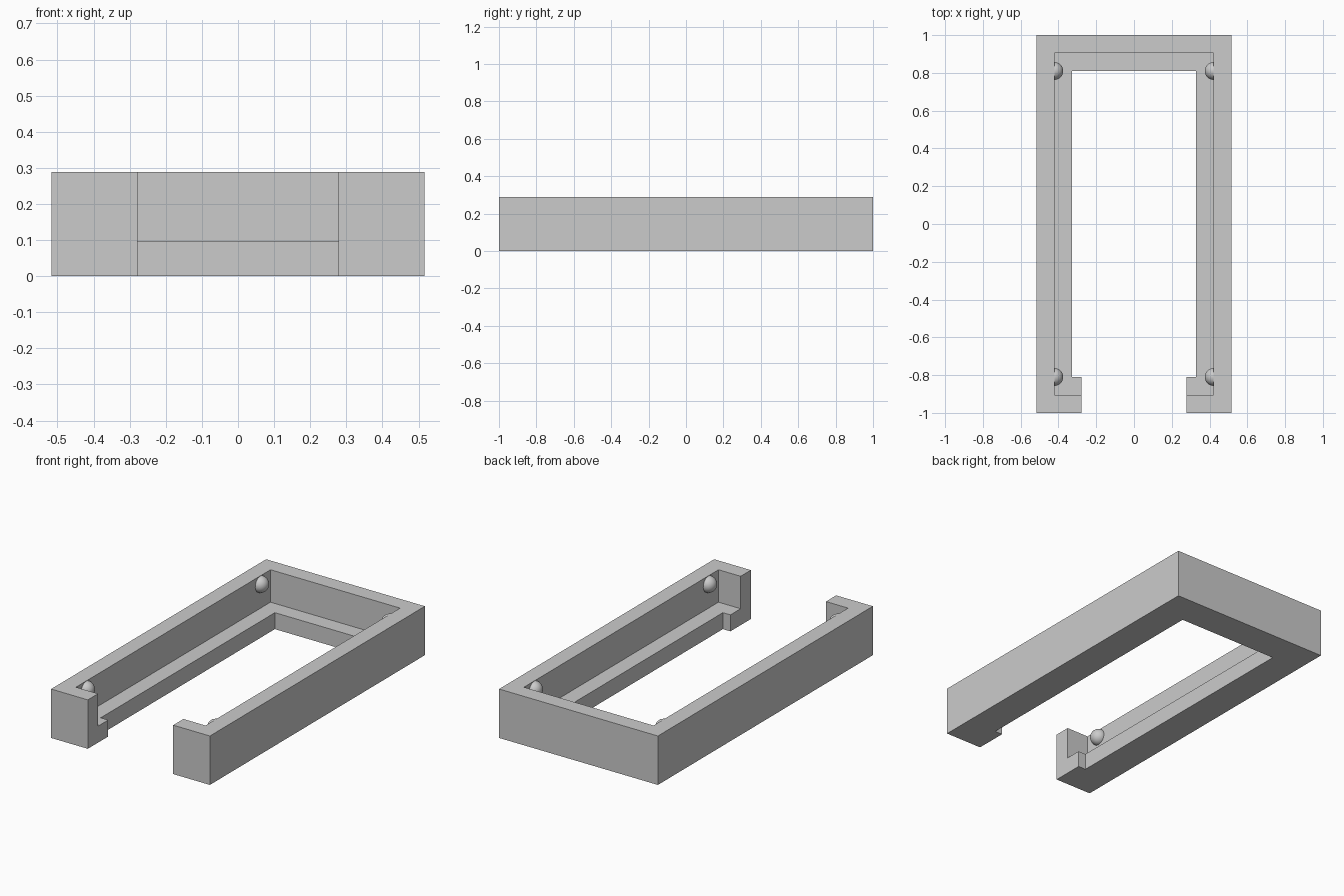
import bpy, bmesh

cube = bpy.data.objects.get("Cube")
if cube:
    bpy.data.objects.remove(cube)

HALF_X, HALF_Y, HEIGHT = 0.517, 1.0, 0.288
WALL, LEDGE, LEDGE_TOP = 0.095, 0.19, 0.097
GAP = 0.278
BUMP_R = 0.047

grey = bpy.data.materials.new("plain grey")
grey.use_nodes = True
colour = (0.6, 0.6, 0.6, 1)
grey.diffuse_color = colour
grey.node_tree.nodes["Principled BSDF"].inputs["Base Color"].default_value = colour


def finish(bm, name):
    bmesh.ops.recalc_face_normals(bm, faces=bm.faces)
    mesh = bpy.data.meshes.new(name)
    bm.to_mesh(mesh)
    bm.free()
    mesh.materials.append(grey)
    obj = bpy.data.objects.new(name, mesh)
    bpy.context.collection.objects.link(obj)
    return obj


# Frame: an L-shaped section (inset, height) swept round an open rectangle
section = [(0, 0), (0, HEIGHT), (WALL, HEIGHT), (WALL, LEDGE_TOP),
           (LEDGE, LEDGE_TOP), (LEDGE, 0)]
bm = bmesh.new()
rings = []
for side, end, at_gap in [(-1, -1, True), (-1, -1, False), (-1, 1, False),
                          (1, 1, False), (1, -1, False), (1, -1, True)]:
    rings.append([bm.verts.new((side * (GAP if at_gap else HALF_X - inset),
                                end * (HALF_Y - inset), z))
                  for inset, z in section])
for a, b in zip(rings, rings[1:]):
    for i in range(len(section)):
        j = (i + 1) % len(section)
        bm.faces.new((a[i], a[j], b[j], b[i]))
bm.faces.new(rings[0])
bm.faces.new(rings[-1])
finish(bm, "tray_frame")

# Round retaining bumps, half sunk into the long walls
for side, side_name in ((-1, "right"), (1, "left")):
    for end, end_name in ((-1, "front"), (1, "back")):
        bm = bmesh.new()
        bmesh.ops.create_uvsphere(bm, u_segments=32, v_segments=16, radius=BUMP_R)
        for face in bm.faces:
            face.smooth = True
        bump = finish(bm, f"retaining_bump_{end_name}_{side_name}")
        bump.location = (side * (HALF_X - WALL), end * (HALF_Y - LEDGE),
                         HEIGHT - BUMP_R - 0.001)
